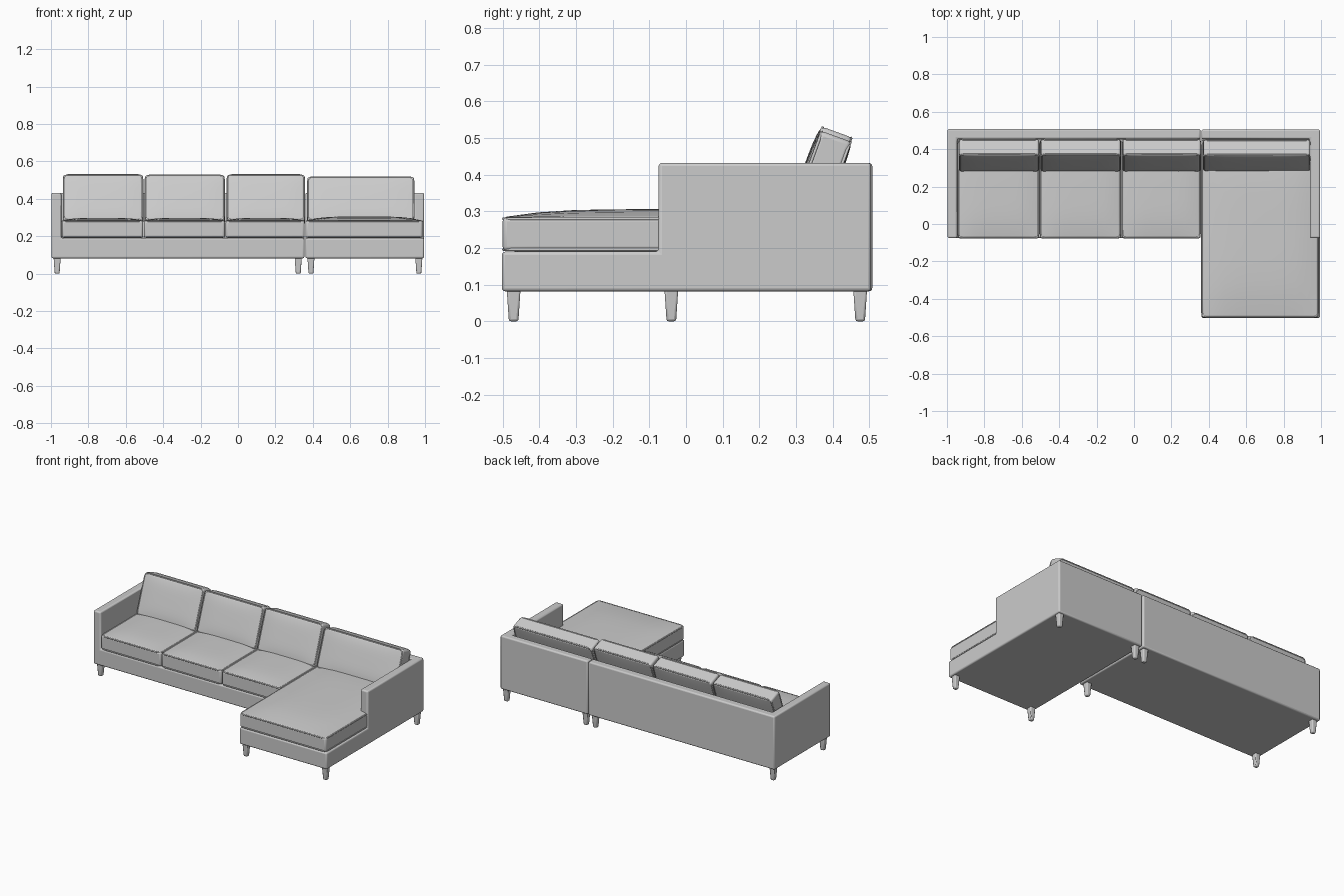
import bpy, bmesh, math
from mathutils import Matrix, Vector

if "Cube" in bpy.data.objects:
    bpy.data.objects.remove(bpy.data.objects["Cube"])

fabric = bpy.data.materials.new("grey fabric")
fabric.diffuse_color = (0.6, 0.6, 0.6, 1)
fabric.use_nodes = True
fabric.node_tree.nodes["Principled BSDF"].inputs["Base Color"].default_value = fabric.diffuse_color


def finish(name, bm, bevel, segments=3):
    """Turn a bmesh into a bevelled, smooth-shaded object."""
    bmesh.ops.recalc_face_normals(bm, faces=bm.faces)
    mesh = bpy.data.meshes.new(name)
    bm.to_mesh(mesh)
    bm.free()
    mesh.materials.append(fabric)
    ob = bpy.data.objects.new(name, mesh)
    bpy.context.collection.objects.link(ob)
    mod = ob.modifiers.new("soft edges", 'BEVEL')
    mod.width = bevel
    mod.segments = segments
    mod.limit_method = 'ANGLE'
    mod.angle_limit = math.radians(40)
    bpy.ops.object.select_all(action='DESELECT')
    ob.select_set(True)
    bpy.context.view_layer.objects.active = ob
    bpy.ops.object.shade_smooth_by_angle(angle=math.radians(40))
    return ob


def shell(name, xs, ys, zs, filled):
    """Closed body made of the outer faces of the filled cells of a coarse grid."""
    bm = bmesh.new()
    axes = (xs, ys, zs)
    size = [len(a) - 1 for a in axes]

    def solid(c):
        return all(0 <= c[a] < size[a] for a in range(3)) and filled(*c)

    for i in range(size[0]):
        for j in range(size[1]):
            for k in range(size[2]):
                c = (i, j, k)
                if not solid(c):
                    continue
                for a in range(3):
                    for step in (0, 1):
                        n = list(c)
                        n[a] += 2 * step - 1
                        if solid(n):
                            continue
                        b, d = (a + 1) % 3, (a + 2) % 3
                        corners = []
                        for u, v in ((0, 0), (1, 0), (1, 1), (0, 1)):
                            p = [0, 0, 0]
                            p[a] = axes[a][c[a] + step]
                            p[b] = axes[b][c[b] + u]
                            p[d] = axes[d][c[d] + v]
                            corners.append(bm.verts.new(p))
                        bm.faces.new(corners)
    bmesh.ops.remove_doubles(bm, verts=bm.verts, dist=1e-4)
    bmesh.ops.recalc_face_normals(bm, faces=bm.faces)
    bmesh.ops.dissolve_limit(bm, angle_limit=0.02, verts=bm.verts, edges=bm.edges)
    return finish(name, bm, 0.009)


def cushion(name, centre, size, crown, tilt=0):
    """Crowned pad with piping round its two large faces."""
    w, d, h = size
    place = Matrix.Translation(centre) @ Matrix.Rotation(math.radians(tilt), 4, 'X')
    bm = bmesh.new()
    bmesh.ops.create_cube(bm, size=1)
    flat = [e for e in bm.edges if abs(e.verts[0].co.z - e.verts[1].co.z) < 0.1]
    bmesh.ops.subdivide_edges(bm, edges=flat, cuts=9, use_grid_fill=True)
    for v in bm.verts:
        u, t = 2 * v.co.x, 2 * v.co.y
        puff = (1 - u ** 4) * (1 - t ** 4)
        top = v.co.z > 0
        v.co = Vector((v.co.x * w, v.co.y * d, v.co.z * h))
        v.co.z += crown * puff if top else -0.004 * puff
    finish(name, bm, 0.012).matrix_world = place

    # piping
    r = 0.022
    for label, z in (("top", h / 2 - 0.004), ("bottom", -h / 2 + 0.004)):
        cu = bpy.data.curves.new(name + "_piping_" + label, 'CURVE')
        cu.dimensions = '3D'
        cu.bevel_depth = 0.0045
        cu.bevel_resolution = 1
        sp = cu.splines.new('POLY')
        pts = []
        for q, (sx, sy) in enumerate(((1, 1), (-1, 1), (-1, -1), (1, -1))):
            for s in range(4):
                a = math.radians(90 * q + 30 * s)
                pts.append((sx * (w / 2 - 0.003 - r) + r * math.cos(a),
                            sy * (d / 2 - 0.003 - r) + r * math.sin(a), z))
        sp.points.add(len(pts) - 1)
        for p, co in zip(sp.points, pts):
            p.co = (*co, 1)
        sp.use_cyclic_u = True
        cu.materials.append(fabric)
        ob = bpy.data.objects.new(cu.name, cu)
        bpy.context.collection.objects.link(ob)
        ob.matrix_world = place


# sofa body: base, left arm and back in one shell
levels = (0.082, 0.19, 0.432)
shell("sofa_body", (-0.997, -0.945, 0.355), (-0.075, 0.455, 0.508), levels,
      lambda i, j, k: k == 0 or i == 0 or j == 1)

# chaise body: long base, right arm and back
shell("chaise_body", (0.361, 0.94, 0.995), (-0.502, -0.075, 0.455, 0.505), levels,
      lambda i, j, k: k == 0 or j == 2 or (i == 1 and j >= 1))

# seat cushions
for n, (x0, x1) in enumerate(((-0.942, -0.507), (-0.503, -0.07), (-0.066, 0.356))):
    cushion(f"seat_cushion_{n + 1}", ((x0 + x1) / 2, 0.188, 0.238),
            (x1 - x0, 0.53, 0.092), 0.014)
cushion("chaise_cushion", (0.674, -0.025, 0.238), (0.626, 0.95, 0.092), 0.022)

# leaning back cushions
backs = ((-0.935, -0.508, 0.262), (-0.498, -0.072, 0.26),
         (-0.06, 0.357, 0.262), (0.371, 0.942, 0.25))
for n, (x0, x1, tall) in enumerate(backs):
    cushion(f"back_cushion_{n + 1}", ((x0 + x1) / 2, 0.367, 0.262 + tall / 2),
            (x1 - x0, tall, 0.09), 0.008, 70)

# tapered legs
for n, (x, y) in enumerate([(x, y) for x in (-0.967, 0.322) for y in (-0.04, 0.475)]
                           + [(x, y) for x in (0.39, 0.967) for y in (-0.47, 0.475)]):
    bm = bmesh.new()
    bmesh.ops.create_cube(bm, size=1)
    for v in bm.verts:
        s = 0.038 if v.co.z > 0 else 0.026
        v.co = (x + v.co.x * s, y + v.co.y * s, 0.09 if v.co.z > 0 else 0.0)
    finish(f"leg_{n + 1}", bm, 0.006, 2)
